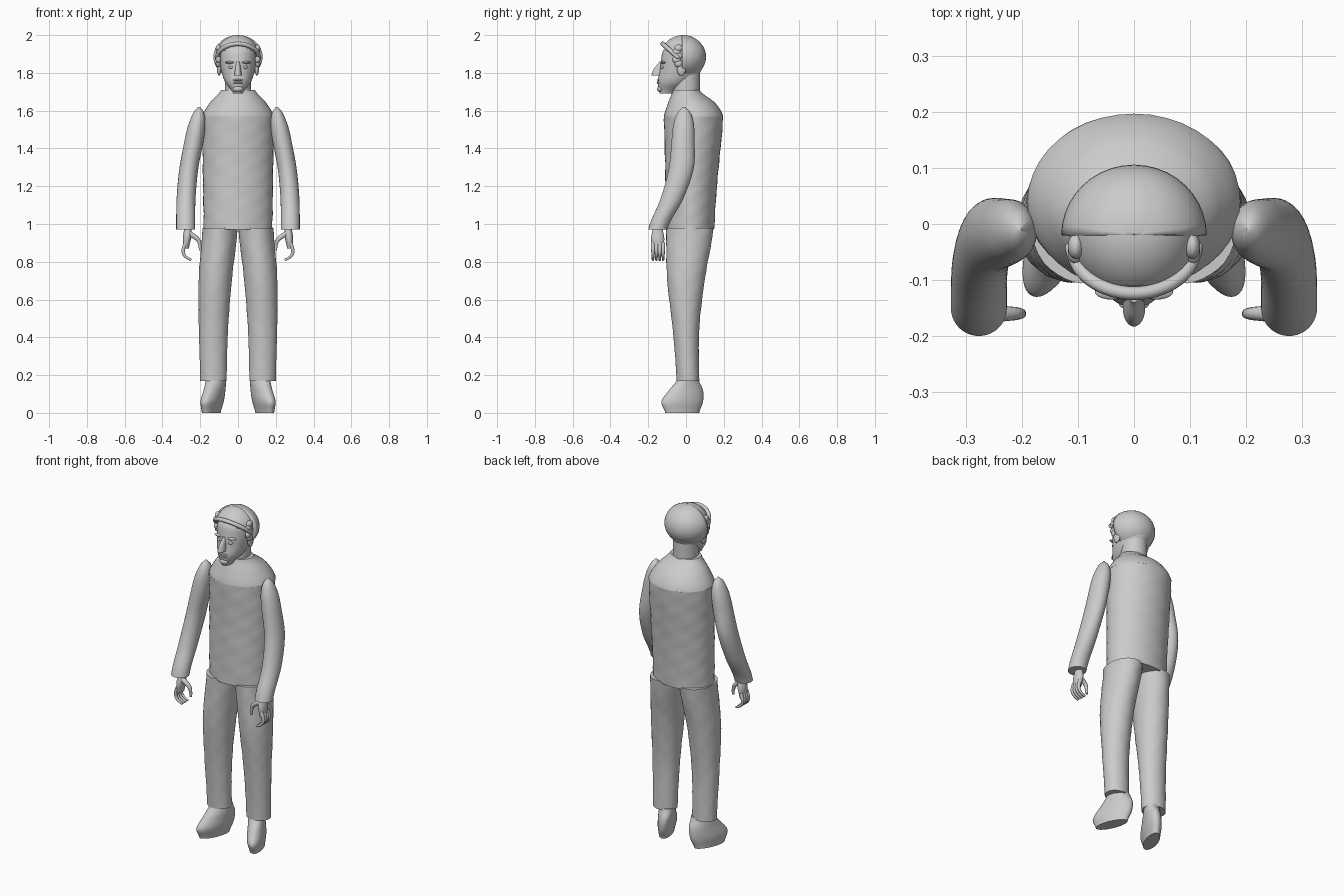
import bpy, bmesh, math
from mathutils import Vector

default_cube = bpy.data.objects.get("Cube")
if default_cube:
    bpy.data.objects.remove(default_cube)

grey_tone = (0.6, 0.6, 0.6, 1)
grey = bpy.data.materials.new("plain grey")
grey.use_nodes = True
grey.diffuse_color = grey_tone
grey.node_tree.nodes["Principled BSDF"].inputs["Base Color"].default_value = grey_tone


def add_object(name, bm):
    bmesh.ops.recalc_face_normals(bm, faces=bm.faces)
    mesh = bpy.data.meshes.new(name)
    bm.to_mesh(mesh)
    bm.free()
    mesh.materials.append(grey)
    ob = bpy.data.objects.new(name, mesh)
    bpy.context.collection.objects.link(ob)
    bpy.ops.object.select_all(action="DESELECT")
    bpy.context.view_layer.objects.active = ob
    ob.select_set(True)
    bpy.ops.object.shade_smooth_by_angle(angle=math.radians(50))
    return ob


def along(keys, t):
    """Smooth value at t from keys spread evenly between bottom and top."""
    last = len(keys) - 1
    i = min(int(t * last), max(last - 1, 0))
    u = t * last - i
    before, start, end, after = (keys[max(0, min(last, i + k))] for k in (-1, 0, 1, 2))
    m, n = (end - before) / 2, (after - start) / 2
    rise = end - start
    return start + u * (m + u * (3 * rise - 2 * m - n + u * (m + n - 2 * rise)))


def loft(name, bottom, top, width, depth, x=(0,), y=(0,), side=1, shear=0, dome=0, lumps=0):
    """Rounded column; width and depth are half sizes, x and y its centre line."""
    bm = bmesh.new()
    rows, sides = 28, 40
    loops = []
    for r in range(rows + 1):
        t = r / rows
        z = bottom + (top - bottom) * t
        taper = 1
        if dome:
            taper = math.sqrt(max(0.01, 1 - max(0, (t - 1 + dome) / dome) ** 2))
        loop = []
        for k in range(sides):
            a = math.tau * k / sides
            size = taper * (1 + lumps * (math.sin(z * 43 + 5 * a) + math.sin(z * 67 - 7 * a)))
            py = along(y, t) + along(depth, t) * size * math.sin(a)
            px = along(x, t) + along(width, t) * size * math.cos(a) - shear * py
            loop.append(bm.verts.new((side * px, py, z)))
        loops.append(loop)
    for low, high in zip(loops, loops[1:]):
        for k in range(sides):
            j = (k + 1) % sides
            bm.faces.new((low[k], low[j], high[j], high[k]))
    bm.faces.new(loops[0])
    bm.faces.new(loops[-1])
    return add_object(name, bm)


def ball(name, centre, radii, keep=None):
    """Ellipsoid, optionally trimmed to the points the rule keeps."""
    bm = bmesh.new()
    bmesh.ops.create_uvsphere(bm, u_segments=40, v_segments=24, radius=1)
    for v in bm.verts:
        v.co = Vector([c + r * p for c, r, p in zip(centre, radii, v.co)])
    if keep:
        cut = [v for v in bm.verts if not keep(v.co)]
        bmesh.ops.delete(bm, geom=cut, context="VERTS")
    return add_object(name, bm)


def tube(name, points, thick, tip):
    """Smooth round tube that narrows towards its last point."""
    curve = bpy.data.curves.new(name, "CURVE")
    curve.dimensions = "3D"
    curve.bevel_depth = 1
    curve.bevel_resolution = 3
    curve.resolution_u = 5
    curve.use_fill_caps = True
    line = curve.splines.new("NURBS")
    line.points.add(len(points) - 1)
    for i, (point, co) in enumerate(zip(line.points, points)):
        point.co = (*co, 1)
        point.radius = thick + (tip - thick) * i / (len(points) - 1)
    line.order_u = 3
    line.use_endpoint_u = True
    curve.materials.append(grey)
    bpy.context.collection.objects.link(bpy.data.objects.new(name, curve))


# Jacket body, then the shoulders sloping in to a flat collar
loft("jacket_body", 0.97, 1.57, width=(0.182, 0.19), depth=(0.13, 0.14, 0.157),
     y=(0.02, 0.04), lumps=0.005)
loft("jacket_shoulders", 1.57, 1.71, width=(0.19, 0.15, 0.09), depth=(0.157, 0.125, 0.07),
     y=(0.04, 0.03, 0))

for side, tag in ((1, "left_"), (-1, "right_")):
    # Trouser leg
    loft(tag + "trouser_leg", 0.17, 0.98, width=(0.07, 0.077, 0.088, 0.093),
         depth=(0.06, 0.07, 0.1, 0.125), x=(0.13, 0.13, 0.12, 0.095),
         y=(0.01, 0, 0, 0.02), side=side, lumps=0.006)

    # Shoe with turned out toe
    loft(tag + "shoe", 0, 0.18, width=(0.04, 0.05, 0.05, 0.05), depth=(0.09, 0.11, 0.09, 0.055),
         x=(0.135, 0.12), y=(-0.02, -0.02, 0, 0.01), side=side, shear=0.33)

    # Sleeve bent forward at the elbow, rounded off at the shoulder
    loft(tag + "sleeve", 0.97, 1.62, width=(0.05, 0.05, 0.05, 0.05, 0.04),
         depth=(0.05, 0.06, 0.066, 0.06, 0.05), x=(0.277, 0.275, 0.26, 0.23, 0.205),
         y=(-0.15, -0.075, -0.025, -0.015, -0.01), side=side, dome=0.18)

    # Hand with curled fingers and thumb
    loft(tag + "palm", 0.87, 0.98, width=(0.015, 0.022, 0.02), depth=(0.03, 0.035, 0.025),
         x=(0.275, 0.265), y=(-0.15,), side=side)
    for finger in range(4):
        y = -0.175 + finger * 0.018
        knuckle = Vector((side * 0.277, y, 0.9))
        bends = [(0, 0), (0.02, 0.04), (0, 0.08), (-0.03, 0.09)]
        tube(f"{tag}finger_{finger + 1}",
             [knuckle + Vector((side * out, 0, -drop)) for out, drop in bends], 0.011, 0.006)
    thumb_root = Vector((side * 0.26, -0.16, 0.95))
    thumb_bends = [(0, 0), (0.04, 0.02), (0.06, 0.05), (0.06, 0.09)]
    tube(tag + "thumb", [thumb_root - Vector((side * inward, 0, drop))
                         for inward, drop in thumb_bends], 0.016, 0.007)

    # Eye, brow, ear and the side locks in front of it
    ball(tag + "eye", (side * 0.036, -0.122, 1.83), (0.015, 0.013, 0.008))
    ball(tag + "brow", (side * 0.04, -0.12, 1.855), (0.03, 0.015, 0.007))
    ball(tag + "ear", (side * 0.1, -0.025, 1.825), (0.012, 0.024, 0.04))
    for k in range(5):
        ball(f"{tag}lock_{k + 1}", (side * 0.104, -0.04 - 0.01 * (k % 2), 1.85 + k * 0.02),
             (0.014, 0.022, 0.02))

# Neck and face
loft("neck", 1.69, 1.82, width=(0.07,), depth=(0.073,))
loft("face", 1.69, 1.99, width=(0.025, 0.068, 0.088, 0.097, 0.093, 0.08),
     depth=(0.04, 0.09, 0.11, 0.112, 0.1, 0.08),
     y=(-0.1, -0.06, -0.03, -0.02, -0.02, -0.01), dome=0.3)
loft("nose", 1.785, 1.86, width=(0.02, 0.015, 0.01), depth=(0.033, 0.03, 0.02),
     y=(-0.15, -0.14, -0.12))
for name, z in (("upper_lip", 1.762), ("lower_lip", 1.748)):
    ball(name, (0, -0.14, z), (0.028, 0.015, 0.006))
ball("chin", (0, -0.135, 1.715), (0.026, 0.018, 0.017))

# Hair: full back shell, forward crown and a rolled fringe over the brow
back_hair = ball("back_hair", (0, -0.02, 1.885), (0.13, 0.126, 0.115), lambda p: p.y > -0.021)
shell = back_hair.modifiers.new("thickness", "SOLIDIFY")
shell.thickness = 0.02
ball("crown_hair", (0, -0.015, 1.885), (0.114, 0.12, 0.115),
     lambda p: p.z > 1.95 - 0.6 * abs(p.x))
arc = [math.radians(20 * step) for step in range(10)]
tube("fringe", [(0.112 * math.cos(a), -0.04 - 0.085 * math.sin(a), 1.88 + 0.075 * math.sin(a))
                for a in arc], 0.012, 0.012)
